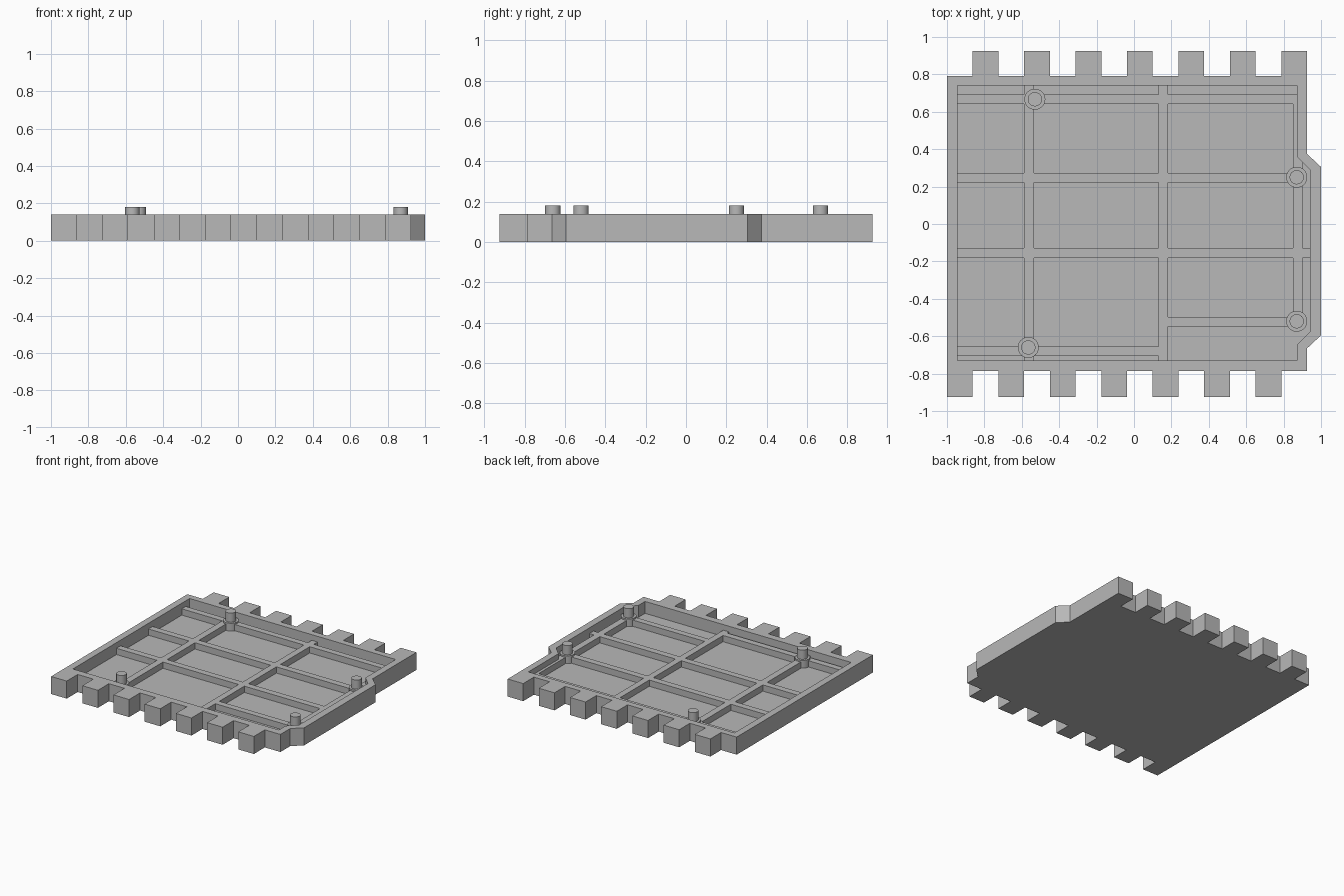
import bpy, bmesh
from mathutils import Matrix

cube = bpy.data.objects.get("Cube")
if cube:
    bpy.data.objects.remove(cube, do_unlink=True)

WALL_TOP, FLOOR_TOP, RIB_TOP, COLLAR_TOP, PIN_TOP = 0.14, 0.045, 0.095, 0.107, 0.18
PITCH = 0.275

grey = bpy.data.materials.new("plain grey")
grey.use_nodes = True
colour = (0.48, 0.48, 0.48, 1)
grey.diffuse_color = colour
grey.node_tree.nodes["Principled BSDF"].inputs["Base Color"].default_value = colour


def finish(bm, name):
    bmesh.ops.recalc_face_normals(bm, faces=bm.faces)
    mesh = bpy.data.meshes.new(name)
    bm.to_mesh(mesh)
    bm.free()
    mesh.materials.append(grey)
    obj = bpy.data.objects.new(name, mesh)
    bpy.context.collection.objects.link(obj)
    return obj


def prism(name, outline, z0, z1):
    bm = bmesh.new()
    face = bm.faces.new([bm.verts.new((x, y, z0)) for x, y in outline])
    ext = bmesh.ops.extrude_face_region(bm, geom=[face])["geom"]
    top = [v for v in ext if isinstance(v, bmesh.types.BMVert)]
    bmesh.ops.translate(bm, verts=top, vec=(0, 0, z1 - z0))
    return finish(bm, name)


def box(name, x0, x1, y0, y1, z0, z1):
    return prism(name, [(x0, y0), (x1, y0), (x1, y1), (x0, y1)], z0, z1)


def boolean(target, tool, operation):
    mod = target.modifiers.new(operation.lower(), 'BOOLEAN')
    mod.operation, mod.solver, mod.object = operation, 'EXACT', tool
    bpy.context.view_layer.objects.active = target
    bpy.ops.object.modifier_apply(modifier=mod.name)
    bpy.data.objects.remove(tool, do_unlink=True)


# Tray outline: finger teeth on front and back, a chamfered bulge on the left
outline = []
for i in range(7):
    x = -1 + i * PITCH
    w = PITCH / 2
    start = [(x, -0.925)] if i == 0 else [(x, -0.787), (x, -0.925)]
    outline += start + [(x + w, -0.925), (x + w, -0.787)]
outline += [(0.925, -0.787), (0.925, -0.665), (1, -0.595), (1, 0.305), (0.925, 0.375)]
for i in range(7):
    x = 0.925 - i * PITCH
    w = PITCH / 2
    start = [(x, 0.925)] if i == 0 else [(x, 0.79), (x, 0.925)]
    outline += start + [(x - w, 0.925), (x - w, 0.79)]
outline.append((-1, 0.79))
tray = prism("tray", outline, 0, WALL_TOP)

# Recess inside the wall
recess = [(-0.945, -0.73), (0.872, -0.73), (0.872, -0.645), (0.942, -0.575),
          (0.942, 0.29), (0.872, 0.36), (0.872, 0.74), (-0.945, 0.74)]
boolean(tray, prism("recess_cutter", recess, FLOOR_TOP, 0.3), 'DIFFERENCE')

# Stiffening ribs merged into the tray
ribs = [(-0.588, -0.535, -0.75, 0.76), (0.132, 0.183, -0.75, 0.76), (0.85, 0.902, -0.52, 0.66),
        (-0.97, 0.89, 0.642, 0.692), (-0.97, 0.89, 0.222, 0.274), (-0.97, 0.96, -0.181, -0.129),
        (0.15, 0.89, -0.547, -0.497), (-0.97, 0.16, -0.706, -0.656)]
for r in ribs:
    boolean(tray, box("rib", *r, 0.02, RIB_TOP), 'UNION')

# Mounting posts: wide collar with a narrower pin on top
posts = {"back_right": (-0.53, 0.667), "back_left": (0.87, 0.25),
         "front_left": (0.87, -0.52), "front_right": (-0.565, -0.66)}
for place, (x, y) in posts.items():
    for part, radius, z0, z1 in (("collar", 0.056, 0.02, COLLAR_TOP), ("pin", 0.038, 0.08, PIN_TOP)):
        bm = bmesh.new()
        bmesh.ops.create_cone(bm, cap_ends=True, segments=32, radius1=radius, radius2=radius,
                              depth=z1 - z0, matrix=Matrix.Translation((x, y, (z0 + z1) / 2)))
        obj = finish(bm, f"{place}_{part}")
        bpy.ops.object.select_all(action='DESELECT')
        obj.select_set(True)
        bpy.context.view_layer.objects.active = obj
        bpy.ops.object.shade_smooth_by_angle()
